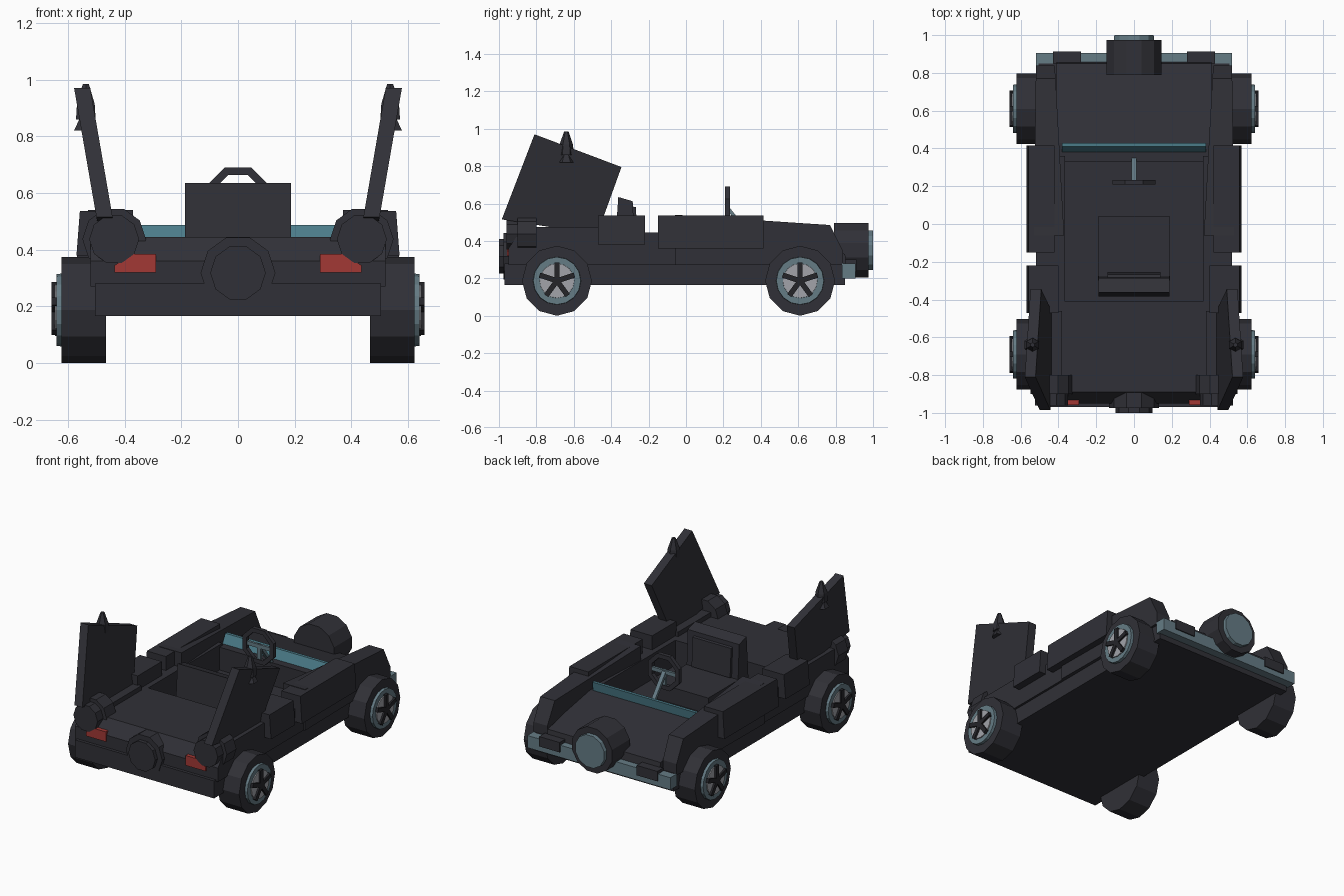
import bpy, bmesh, math
from mathutils import Vector, Matrix

if "Cube" in bpy.data.objects:
    bpy.data.objects.remove(bpy.data.objects["Cube"])


def mat(name, r, g, b):
    m = bpy.data.materials.new(name)
    m.diffuse_color = (r, g, b, 1)
    m.use_nodes = True
    m.node_tree.nodes["Principled BSDF"].inputs["Base Color"].default_value = m.diffuse_color
    return m


DARK = mat("charcoal", 0.030, 0.030, 0.038)
BLACK = mat("black", 0.018, 0.018, 0.022)
STEEL = mat("blue steel", 0.13, 0.20, 0.235)
HUB = mat("light grey", 0.36, 0.37, 0.40)
TEAL = mat("teal glass", 0.07, 0.20, 0.25)
RED = mat("red", 0.36, 0.04, 0.035)


def finish(name, bm, m):
    bmesh.ops.recalc_face_normals(bm, faces=bm.faces)
    me = bpy.data.meshes.new(name)
    bm.to_mesh(me)
    bm.free()
    me.materials.append(m)
    ob = bpy.data.objects.new(name, me)
    bpy.context.collection.objects.link(ob)
    return ob


def loft(name, rings, m):
    """Skin a list of equal-length point rings and cap both ends."""
    bm = bmesh.new()
    vs = [[bm.verts.new(p) for p in ring] for ring in rings]
    n = len(rings[0])
    for a, b in zip(vs, vs[1:]):
        for i in range(n):
            j = (i + 1) % n
            bm.faces.new((a[i], a[j], b[j], b[i]))
    bm.faces.new(vs[0])
    bm.faces.new(vs[-1])
    return finish(name, bm, m)


def box(name, x0, x1, y0, y1, z0, z1, m=DARK):
    return loft(name, [[(x0, y, z0), (x1, y, z0), (x1, y, z1), (x0, y, z1)] for y in (y0, y1)], m)


def prism(name, x0, x1, prof, m=DARK):
    """Side profile (y, z) extruded across x."""
    return loft(name, [[(x, y, z) for y, z in prof] for x in (x0, x1)], m)


def turned(name, axis, c, steps, n, m=DARK, turn=0.0):
    """Lathed shape: steps are (position, radius) along the axis."""
    rings = []
    for pos, r in steps:
        ring = []
        for i in range(n):
            a = 2 * math.pi * (i + turn) / n
            u, v = r * math.sin(a), r * math.cos(a)
            ring.append({'X': (pos, c[0] + u, c[1] + v),
                         'Y': (c[0] + u, pos, c[1] + v),
                         'Z': (c[0] + u, c[1] + v, pos)}[axis])
        rings.append(ring)
    return loft(name, rings, m)


# Chassis, deck and hood
box("chassis", -0.505, 0.505, -0.97, 0.85, 0.165, 0.28)
prism("rear_deck", -0.52, 0.52, [(-0.95, 0.27), (-0.95, 0.36), (-0.89, 0.445), (-0.41, 0.445), (-0.41, 0.27)])
prism("hood", -0.41, 0.41, [(0.33, 0.27), (0.33, 0.43), (0.43, 0.43), (0.85, 0.33), (0.86, 0.27)])
box("front_bumper", -0.52, 0.52, 0.835, 0.905, 0.2, 0.28, STEEL)

# Windshield, folded forward
prism("windshield", -0.38, 0.38, [(0.365, 0.40), (0.41, 0.487), (0.43, 0.487), (0.42, 0.40)], TEAL)

# Big nose lamp and rear exhaust drum
turned("nose_lamp", 'Y', (0, 0.35), [(0.79, 0.15), (0.975, 0.15)], 12, DARK, 0.5)
turned("nose_lens", 'Y', (0, 0.35), [(0.97, 0.11), (1.0, 0.108)], 12, STEEL, 0.5)
turned("rear_drum", 'Y', (0, 0.318), [(-0.88, 0.132), (-0.975, 0.132)], 10, DARK, 0.5)
turned("rear_drum_cap", 'Y', (0, 0.318), [(-0.97, 0.098), (-1.0, 0.098)], 10, DARK, 0.5)

# Seat
box("seat_cushion", -0.19, 0.19, -0.3, 0.04, 0.27, 0.385)
prism("seat_back", -0.187, 0.187, [(-0.385, 0.3), (-0.362, 0.635), (-0.285, 0.612), (-0.27, 0.3)])
prism("seat_pad", -0.14, 0.14, [(-0.29, 0.39), (-0.29, 0.585), (-0.268, 0.58), (-0.258, 0.39)])

# Steering wheel: eight-sided rim, T-shaped spokes, column
rim = []
for i in range(9):
    a = 2 * math.pi * (i + 0.5) / 8
    rim.append([(r * math.sin(a), y, 0.578 + r * math.cos(a))
                for r, y in ((0.122, 0.208), (0.122, 0.234), (0.092, 0.234), (0.092, 0.208))])
loft("steering_wheel_rim", rim, DARK)
box("steering_spoke_wide", -0.1, 0.1, 0.214, 0.23, 0.565, 0.59, STEEL)
box("steering_spoke_low", -0.013, 0.013, 0.214, 0.23, 0.475, 0.575, STEEL)
prism("steering_column", -0.013, 0.013, [(0.22, 0.565), (0.22, 0.595), (0.35, 0.43), (0.35, 0.40)], STEEL)

for s, side in ((1, "right"), (-1, "left")):
    # Body sides and cockpit wall
    box(side + "_cockpit_wall", s * 0.365, s * 0.52, -0.42, 0.36, 0.27, 0.445)

    # Front fender, tapering to the nose
    rings = [[(s * x0, y, 0.27), (s * x1, y, 0.27), (s * x1, y, z), (s * x0, y, z)]
             for y, x0, x1, z in ((-0.06, 0.37, 0.53, 0.54), (0.77, 0.415, 0.52, 0.485),
                                  (0.84, 0.42, 0.52, 0.345))]
    loft(side + "_front_fender", rings, DARK)

    # Raised side blocks
    for nm, y0, y1, xi, zb in (("door_block", -0.15, 0.415, 0.42, 0.36),
                               ("rear_block", -0.47, -0.22, 0.40, 0.38)):
        loft(side + "_" + nm, [[(s * xi, y, zb), (s * 0.57, y, zb), (s * 0.558, y, 0.537), (s * xi, y, 0.537)]
                               for y in (y0, y1)], DARK)
    box(side + "_rear_shoulder", s * 0.38, s * 0.52, -0.9, -0.46, 0.43, 0.475)

    # Lifted rear panel leaning outward, with its spike and knob
    quad = [(-0.81, 0.97), (-0.345, 0.795), (-0.475, 0.435), (-0.985, 0.515)]
    loft(side + "_raised_panel",
         [[(s * (off + (z - 0.5) * 0.173), y, z) for y, z in quad] for off in (0.44, 0.497)], DARK)
    turned(side + "_spike", 'Z', (s * 0.537, -0.64), [(0.86, 0.04), (0.915, 0.036), (0.985, 0.012)], 6)
    turned(side + "_knob", 'Z', (s * 0.54, -0.64), [(0.82, 0.045), (0.89, 0.006)], 6)

    # Tail turbine, tail light, small nose plate
    turned(side + "_turbine", 'Y', (s * 0.437, 0.437), [(-0.8, 0.112), (-0.9, 0.112)], 10, DARK, 0.5)
    turned(side + "_turbine_cap", 'Y', (s * 0.437, 0.437), [(-0.89, 0.088), (-0.96, 0.088)], 10, DARK, 0.5)
    loft(side + "_tail_light", [[(s * 0.29, y, 0.32), (s * 0.435, y, 0.32), (s * 0.435, y, 0.345),
                                 (s * 0.37, y, 0.385), (s * 0.29, y, 0.385)] for y in (-0.9, -0.958)], RED)
    box(side + "_nose_plate", s * 0.28, s * 0.43, 0.85, 0.912, 0.235, 0.3)

    # Wheels: tire, rim, hub disc and five spokes
    for y, end in ((0.61, "front"), (-0.69, "rear")):
        nm = side + "_" + end
        c = (y, 0.187)
        turned(nm + "_tire", 'X', c, [(s * 0.465, 0.187), (s * 0.622, 0.187)], 12)
        turned(nm + "_rim", 'X', c, [(s * 0.6, 0.13), (s * 0.64, 0.127)], 16, STEEL)
        turned(nm + "_hub", 'X', c, [(s * 0.62, 0.095), (s * 0.646, 0.092)], 16, HUB)
        for k in range(5):
            sp = box(f"{nm}_spoke_{k + 1}", s * 0.62, s * 0.658, -0.014, 0.014, 0.0, 0.098, BLACK)
            sp.data.transform(Matrix.Translation(Vector((0, y, 0.187))) @ Matrix.Rotation(k * 2 * math.pi / 5, 4, 'X'))
